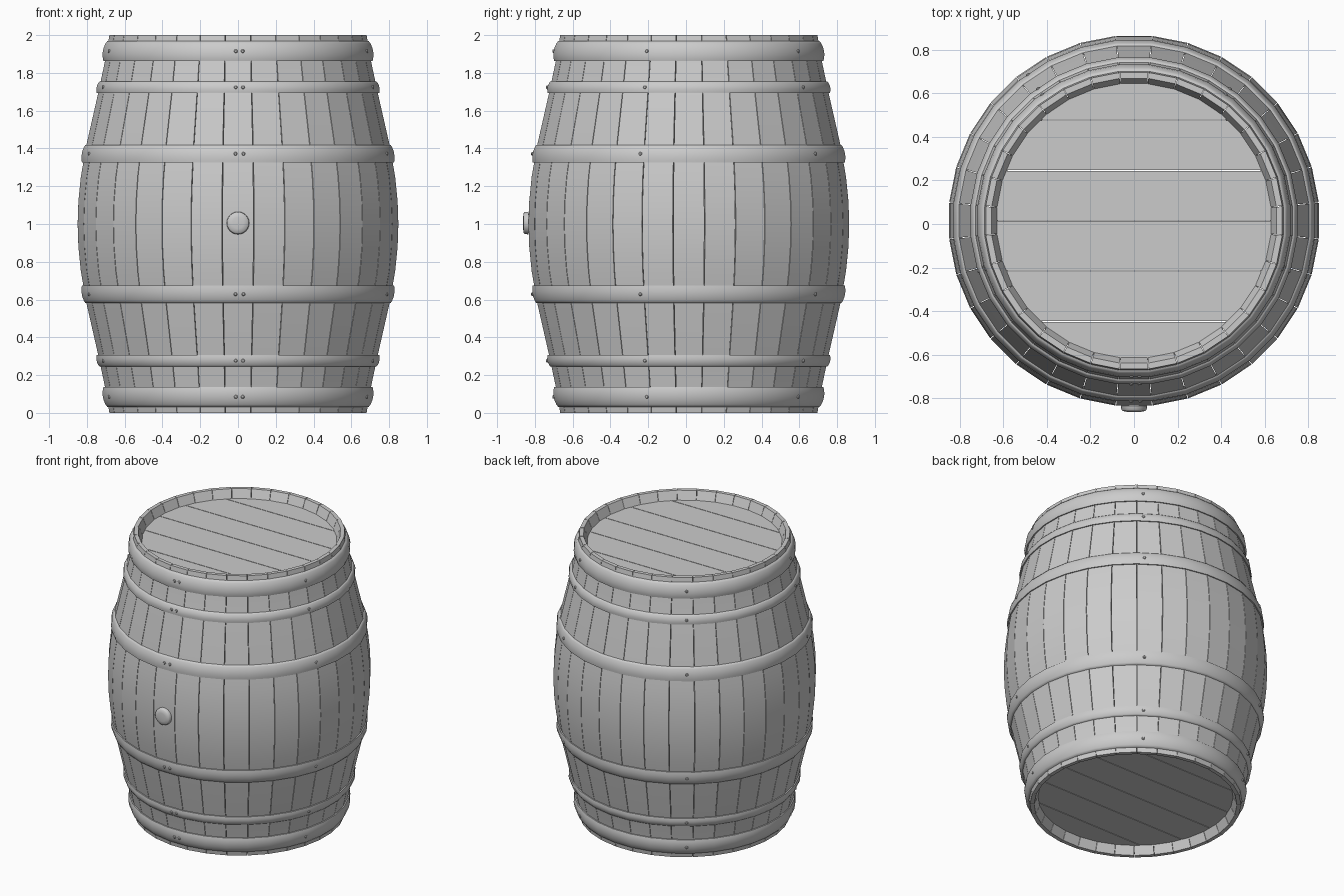
import bpy, bmesh, math
from mathutils import Vector, Matrix

cube = bpy.data.objects.get("Cube")
if cube:
    bpy.data.objects.remove(cube, do_unlink=True)

STAVES = 32
STEP = math.tau / STAVES
CENTRE_Y = 0.015
MID = 1.0
# Bulge: height from the middle, radius
BULGE = [(0, .853), (.12, .849), (.25, .836), (.42, .806), (.7, .742), (.86, .708), (1, .684)]

grey = bpy.data.materials.new("barrel_grey")
grey.use_nodes = True
COLOUR = (0.6, 0.6, 0.6, 1)
grey.diffuse_color = COLOUR
grey.node_tree.nodes["Principled BSDF"].inputs["Base Color"].default_value = COLOUR


def radius(z):
    t = abs(z - MID)
    for (a, ra), (b, rb) in zip(BULGE, BULGE[1:]):
        if t <= b:
            return ra + (rb - ra) * (t - a) / (b - a)
    return BULGE[-1][1]


def polar(r, angle, z):
    """Point around the barrel axis; angle zero is the front."""
    return Vector((r * math.sin(angle), -r * math.cos(angle), z))


def finish(name, bm, smooth=30):
    bmesh.ops.recalc_face_normals(bm, faces=bm.faces)
    mesh = bpy.data.meshes.new(name)
    bm.to_mesh(mesh)
    bm.free()
    obj = bpy.data.objects.new(name, mesh)
    obj.location.y = CENTRE_Y
    bpy.context.collection.objects.link(obj)
    mesh.materials.append(grey)
    bpy.ops.object.select_all(action='DESELECT')
    obj.select_set(True)
    bpy.context.view_layer.objects.active = obj
    bpy.ops.object.shade_smooth_by_angle(angle=math.radians(smooth))
    return obj


def lathe(bm, profile, segments, matrix=Matrix(), closed=True, offset=0.0):
    """Spin (radius, z) points around the axis."""
    rings = []
    for r, z in profile:
        rings.append([bm.verts.new(matrix @ polar(r, offset + i * math.tau / segments, z))
                      for i in range(segments)])
    pairs = list(zip(rings, rings[1:]))
    if closed:
        pairs.append((rings[-1], rings[0]))
    for a, b in pairs:
        for i in range(segments):
            j = (i + 1) % segments
            bm.faces.new((a[i], a[j], b[j], b[i]))
    if not closed:
        bm.faces.new(rings[0])
        bm.faces.new(rings[-1])


# Staves: separate curved boards with fine seams and bevelled chimes
heights = sorted({MID + s * t for t, _ in BULGE for s in (-1, 1)})
outline = [(radius(z), z) for z in heights]
inner = [(.657, 2.0), (.628, 1.93), (.65, 1.8), (.79, 1.2)]
outline += inner + [(r, 2 - z) for r, z in reversed(inner)]
bm = bmesh.new()
for k in range(STAVES):
    half = STEP / 2 - 0.002
    sides = [[bm.verts.new(polar(r, k * STEP + s * half, z)) for r, z in outline]
             for s in (-1, 1)]
    for i in range(len(outline)):
        j = (i + 1) % len(outline)
        bm.faces.new((sides[0][i], sides[0][j], sides[1][j], sides[1][i]))
    bm.faces.new(sides[0])
    bm.faces.new(sides[1])
finish("staves", bm)


# Heads: straight planks trimmed to a circle
def head(name, z):
    bm = bmesh.new()
    R, width, gap = 0.645, 0.231, 0.002
    for k in range(-3, 3):
        low = max(k * width + gap, -R + .001)
        high = min((k + 1) * width - gap, R - .001)
        ys = [low + (high - low) * i / 6 for i in range(7)]
        right = [(math.sqrt(R * R - y * y), y) for y in ys]
        edge = right + [(-x, y) for x, y in reversed(right)]
        face = bm.faces.new([bm.verts.new((x, y, z - .015)) for x, y in edge])
        top = bmesh.ops.extrude_face_region(bm, geom=[face])
        for v in top["geom"]:
            if isinstance(v, bmesh.types.BMVert):
                v.co.z += .03
    finish(name, bm)


head("top_head", 1.925)
head("bottom_head", 0.075)


# Hoops: rounded bands mirrored about the middle, each with rivets
def hoop(name, low, high, bulge, flip):
    def place(z):
        return 2 - z if flip else z

    h = high - low
    profile = []
    for t, out in [(0, -.012), (0, .008), (.12, .6 * bulge + .005), (.35, bulge + .006),
                   (.65, bulge + .006), (.88, .6 * bulge + .005), (1, .006), (1, -.012)]:
        z = low + t * h
        profile.append((radius(z) + out, place(z)))
    bm = bmesh.new()
    lathe(bm, profile, STAVES, offset=STEP / 2)
    finish(name, bm, 60)

    bm = bmesh.new()
    z = (low + high) / 2
    for a in [-.016, .035] + [math.tau * i / 5 for i in range(1, 5)]:
        turn = Matrix.Translation(polar(radius(z) + bulge + .003, a, place(z))) \
            @ Matrix.Rotation(a, 4, 'Z') @ Matrix.Rotation(math.pi / 2, 4, 'X')
        lathe(bm, [(.010, -.012), (.010, .002), (.006, .007)], 8, turn, closed=False)
    finish(name + "_rivets", bm)


for place_name, flip in (("upper", False), ("lower", True)):
    hoop(place_name + "_end_hoop", 1.862, 1.968, .014, flip)
    hoop(place_name + "_quarter_hoop", 1.693, 1.755, .009, flip)
    hoop(place_name + "_bilge_hoop", 1.325, 1.418, .010, flip)

# Bung: tapered plug with a softly domed end
bm = bmesh.new()
turn = Matrix.Translation((0, -.84, MID + .005)) @ Matrix.Rotation(math.pi / 2, 4, 'X')
lathe(bm, [(.045, -.03), (.045, .006), (.060, .010), (.058, .028), (.052, .034), (.03, .038)],
      24, turn, closed=False)
finish("bung", bm, 50)
